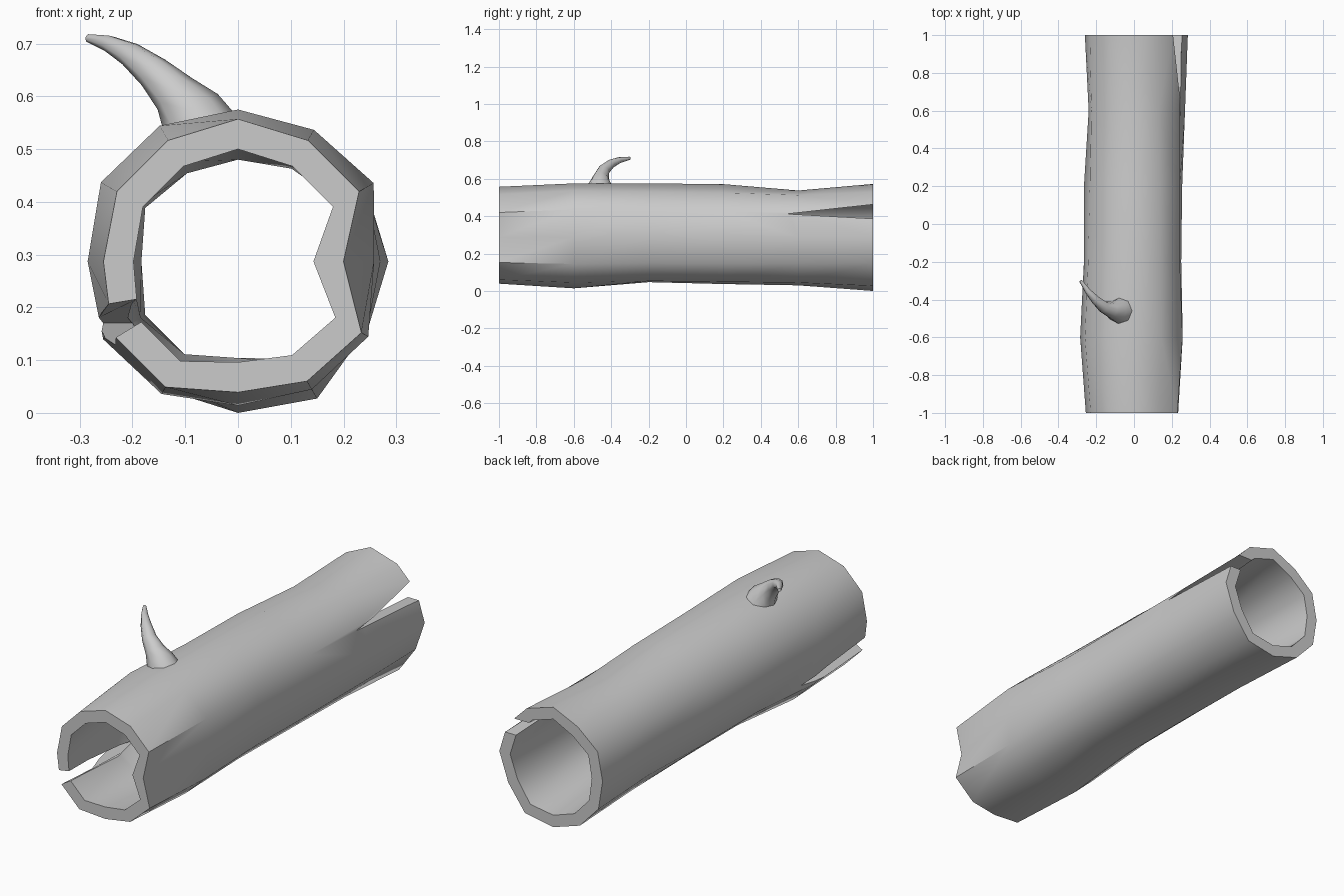
import bpy, bmesh, math

if "Cube" in bpy.data.objects:
    bpy.data.objects.remove(bpy.data.objects["Cube"])

CZ = 0.287      # height of the log axis
WALL = 0.057

# Outer radii every 30 degrees (starting at +x, turning towards +z), one row per ring
RINGS = {
    -1.0: (.20, .265, .265, .27, .265, .265, .255, .275, .275, .248, .262, .27),
    -0.6: (.258, .297, .288, .288, .297, .30, .285, .295, .29, .273, .28, .285),
    -0.2: (.25, .28, .28, .288, .28, .28, .265, .27, .26, .24, .27, .275),
    0.2: (.255, .28, .275, .284, .275, .27, .265, .27, .26, .25, .275, .28),
    0.6: (.27, .28, .26, .25, .25, .26, .24, .26, .265, .257, .28, .28),
    1.0: (.285, .28, .28, .285, .26, .27, .26, .275, .28, .287, .30, .275),
}


def make_object(name, bm):
    bmesh.ops.recalc_face_normals(bm, faces=bm.faces)
    mesh = bpy.data.meshes.new(name)
    bm.to_mesh(mesh)
    bm.free()
    ob = bpy.data.objects.new(name, mesh)
    bpy.context.collection.objects.link(ob)
    return ob


def select_only(ob):
    bpy.ops.object.select_all(action='DESELECT')
    ob.select_set(True)
    bpy.context.view_layer.objects.active = ob


def wedge(name, y_end, y_tip, z_tip, inner, outer):
    """Crack cutter: inner and outer are (x, z_low, z_high) at the open end."""
    bm = bmesh.new()
    tris = [[bm.verts.new((x, y_end, lo)), bm.verts.new((x, y_end, hi)),
             bm.verts.new((x, y_tip, z_tip))] for x, lo, hi in (inner, outer)]
    a, b = tris
    bm.faces.new(a)
    bm.faces.new(b)
    for i in range(3):
        j = (i + 1) % 3
        bm.faces.new((a[i], a[j], b[j], b[i]))
    ob = make_object(name, bm)
    ob.hide_render = True
    return ob


# Hollow log: outer skin front to back, then inner skin back to front, closed in a loop
bm = bmesh.new()
sections = [(y, r, 0) for y, r in RINGS.items()]
sections += [(y, r, WALL) for y, r in reversed(RINGS.items())]
loops = []
for y, radii, inset in sections:
    loops.append([bm.verts.new(((r - inset) * math.cos(i * math.pi / 6), y,
                                CZ + (r - inset) * math.sin(i * math.pi / 6)))
                  for i, r in enumerate(radii)])
for k in range(len(loops)):
    a, b = loops[k], loops[(k + 1) % len(loops)]
    for i in range(12):
        j = (i + 1) % 12
        bm.faces.new((a[i], a[j], b[j], b[i]))
log = make_object("hollow_log", bm)

# Tapered cracks at both ends
cutters = [
    wedge("back_crack_cutter", 1.02, 0.54, 0.412, (.1, .385, .465), (.4, .385, .465)),
    wedge("front_crack_cutter", -1.02, -0.5, 0.17, (-.14, .2, .225), (-.32, .09, .195)),
]
select_only(log)
for c in cutters:
    m = log.modifiers.new("crack", 'BOOLEAN')
    m.operation = 'DIFFERENCE'
    m.solver = 'EXACT'
    m.object = c
    bpy.ops.object.modifier_apply(modifier=m.name)
    bpy.data.objects.remove(c)
bpy.ops.object.shade_smooth_by_angle(angle=math.radians(50))

# Bent twig stub on top: tapering tube
path = [(-.07, -.46, .53, .075), (-.09, -.46, .57, .062), (-.12, -.455, .605, .044),
        (-.16, -.44, .645, .033), (-.205, -.40, .68, .024),
        (-.245, -.355, .70, .016), (-.283, -.30, .71, .008)]
curve = bpy.data.curves.new("twig_stub", 'CURVE')
curve.dimensions = '3D'
curve.bevel_depth = 1.0
curve.bevel_resolution = 2
curve.use_fill_caps = True
spline = curve.splines.new('POLY')
spline.points.add(len(path) - 1)
for p, (x, y, z, r) in zip(spline.points, path):
    p.co = (x, y, z, 1)
    p.radius = r
twig = bpy.data.objects.new("twig_stub", curve)
bpy.context.collection.objects.link(twig)
select_only(twig)
bpy.ops.object.convert(target='MESH')
bpy.ops.object.shade_smooth_by_angle(angle=math.radians(50))
